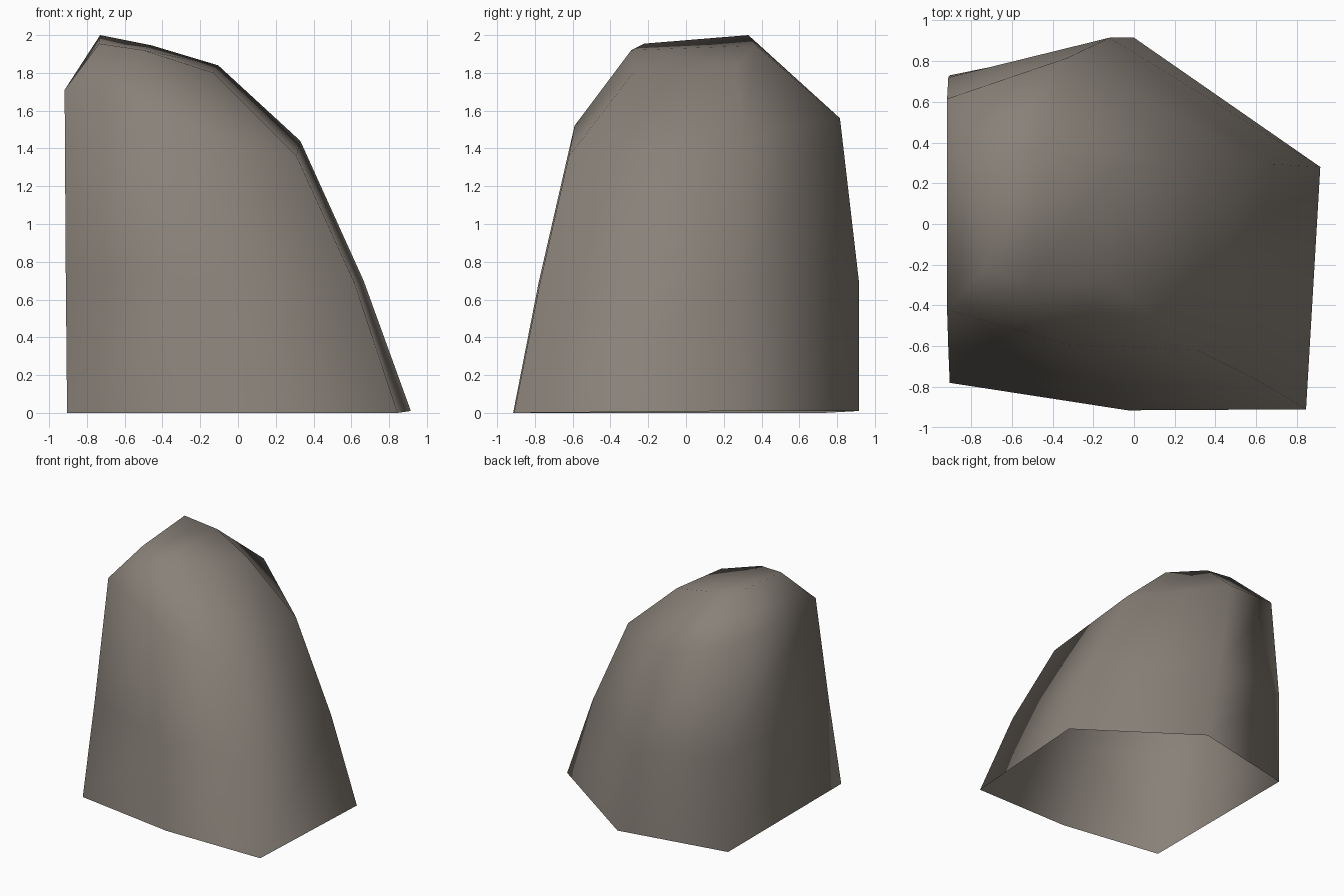
import bpy, bmesh

if "Cube" in bpy.data.objects:
    bpy.data.objects.remove(bpy.data.objects["Cube"])

# Horizontal rings of the boulder, bottom to top: six corners each
rings = [
    [(-.905, -.78, 0), (-.03, -.915, 0), (.845, -.91, 0), (.915, .28, .01), (0, .915, .01), (-.905, .73, 0)],
    [(-.912, -.61, .75), (-.18, -.78, .69), (.62, -.775, .68), (.665, .295, .70), (-.12, .915, .70), (-.912, .72, .80)],
    [(-.918, -.42, 1.71), (-.33, -.59, 1.52), (.31, -.62, 1.36), (.33, .30, 1.44), (-.33, .815, 1.56), (-.918, .615, 1.71)],
    [(-.735, -.22, 1.955), (-.50, -.29, 1.92), (-.13, -.28, 1.80), (-.105, .27, 1.84), (-.455, .37, 1.945), (-.73, .33, 2.0)],
]

stone = bpy.data.materials.new("warm grey stone")
stone.diffuse_color = (.25, .22, .19, 1)
stone.use_nodes = True
stone.node_tree.nodes["Principled BSDF"].inputs["Base Color"].default_value = stone.diffuse_color

# Loft the rings into a shell, open underneath
bm = bmesh.new()
loops = [[bm.verts.new(p) for p in ring] for ring in rings]
for low, high in zip(loops, loops[1:]):
    for i in range(6):
        j = (i + 1) % 6
        bm.faces.new((low[i], low[j], high[j], high[i]))

# Top cap in two quads
a, b, c, d, e, f = loops[-1]
bm.faces.new((a, b, e, f))
bm.faces.new((b, c, d, e))
for face in bm.faces:
    face.smooth = True

mesh = bpy.data.meshes.new("boulder")
bm.to_mesh(mesh)
bm.free()
mesh.materials.append(stone)
bpy.context.collection.objects.link(bpy.data.objects.new("boulder", mesh))
